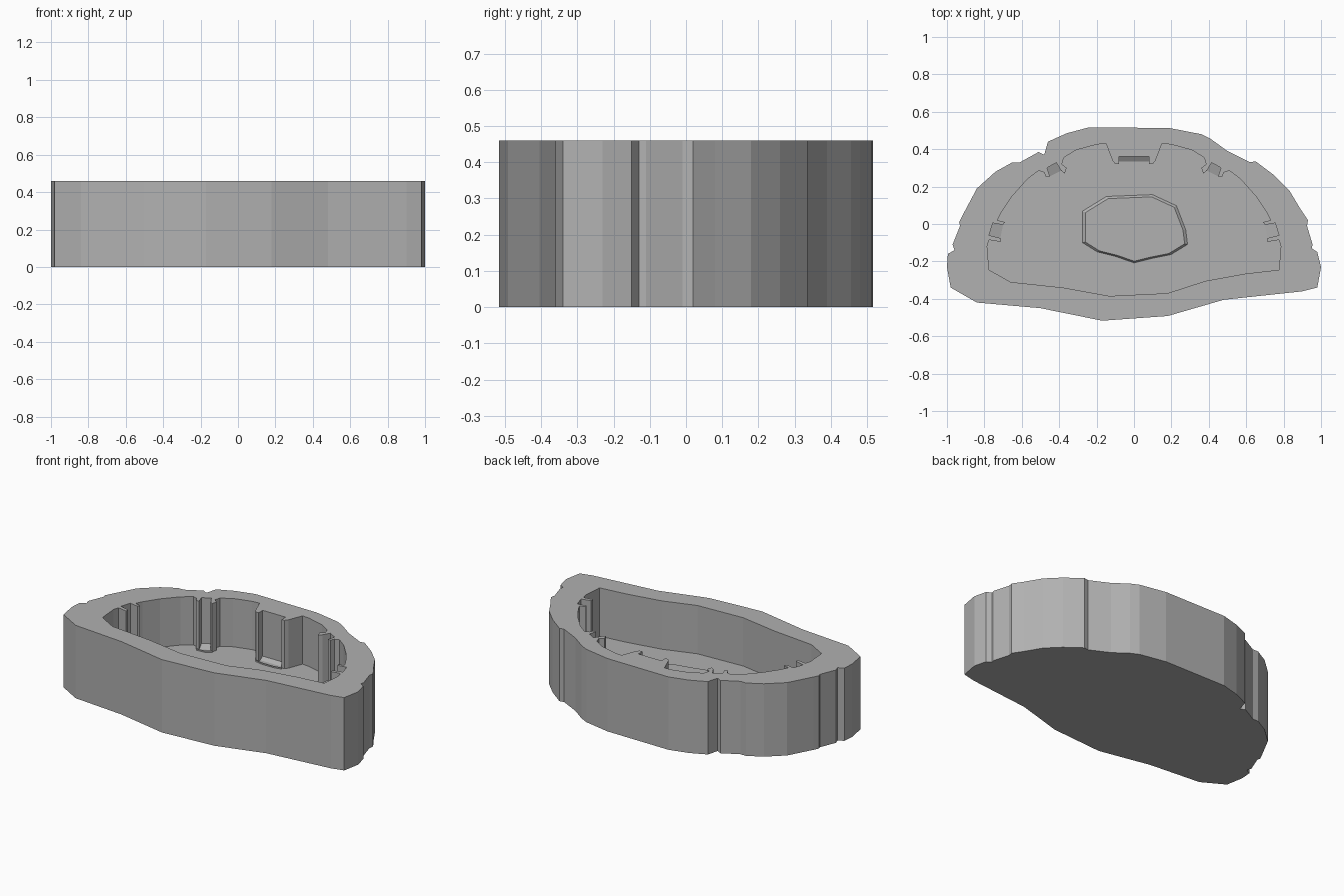
import bpy, bmesh
from mathutils import Vector

if "Cube" in bpy.data.objects:
    bpy.data.objects.remove(bpy.data.objects["Cube"])

HEIGHT, FLOOR = 0.46, 0.155

# mid-grey finish shared by every part
grey = bpy.data.materials.new("mid_grey")
grey.diffuse_color = (0.44, 0.44, 0.44, 1)
grey.use_nodes = True
grey.node_tree.nodes["Principled BSDF"].inputs["Base Color"].default_value = grey.diffuse_color


def prism(name, pts, z0, z1, top=1.0):
    """Extruded outline; 'top' scales the upper outline about its centre."""
    c = sum((Vector(p) for p in pts), Vector((0, 0))) / len(pts)
    bm = bmesh.new()
    low = [bm.verts.new((x, y, z0)) for x, y in pts]
    up = [bm.verts.new((c.x + (x - c.x) * top, c.y + (y - c.y) * top, z1)) for x, y in pts]
    bm.faces.new(low)
    bm.faces.new(up)
    for i in range(len(pts)):
        j = (i + 1) % len(pts)
        bm.faces.new((low[i], low[j], up[j], up[i]))
    return finish(name, bm)


def finish(name, bm):
    bmesh.ops.recalc_face_normals(bm, faces=bm.faces)
    me = bpy.data.meshes.new(name)
    bm.to_mesh(me)
    bm.free()
    me.materials.append(grey)
    ob = bpy.data.objects.new(name, me)
    bpy.context.collection.objects.link(ob)
    return ob


def ramp(name, a, b, c, d, h=0.016):
    """Wedge: edge a-b sits on the floor, edge d-c is high against the wall."""
    bm = bmesh.new()
    lo = [bm.verts.new((*p, FLOOR)) for p in (a, b, c, d)]
    hi = [bm.verts.new((*p, FLOOR + h)) for p in (c, d)]
    for f in ((lo[0], lo[1], lo[2], lo[3]), (lo[0], lo[1], hi[0], hi[1]),
              (lo[2], lo[3], hi[1], hi[0]), (lo[1], lo[2], hi[0]), (lo[0], lo[3], hi[1])):
        bm.faces.new(f)
    return finish(name, bm)


def mirror(pts):
    return [(-x, y) for x, y in pts]


# outer shell outline, clockwise from front left
outer = [(-.98, -.34), (-1, -.23), (-.995, -.16), (-.96, -.14), (-.97, -.11), (-.93, -.01),
         (-.935, .01), (-.92, .04), (-.84, .19), (-.74, .28), (-.65, .33), (-.61, .33),
         (-.51, .385), (-.48, .37), (-.46, .44), (-.36, .485), (-.24, .517), (.19, .513),
         (.36, .48), (.41, .455), (.50, .39), (.62, .33), (.65, .335), (.75, .26),
         (.83, .18), (.89, .08), (.93, .02), (.925, -.01), (.955, -.11), (.95, -.13),
         (.98, -.15), (1, -.23), (.98, -.34), (.90, -.36), (.48, -.405), (.18, -.492),
         (-.17, -.517), (-.50, -.45), (-.84, -.42)]

# slots in the pilasters of the inner wall: two inner-edge, two wall-side points
slot_mid = [(-.08, .335), (.08, .335), (.08, .36), (-.08, .36)]
slot_corner = [(.39, .285), (.45, .255), (.465, .30), (.415, .328)]
slot_side = [(.70, -.005), (.715, -.075), (.775, -.06), (.755, .005)]

# right half of the cavity outline, back to front
half = [(.08, .36), (.08, .32), (.10, .32), (.115, .34), (.15, .43), (.20, .425), (.31, .395),
        (.375, .355), (.385, .32), (.36, .30), (.37, .27), (.39, .285), (.415, .328),
        (.465, .30), (.45, .255), (.47, .25), (.48, .275), (.51, .285), (.57, .24), (.65, .15),
        (.71, .06), (.73, .02), (.69, .01), (.70, -.005), (.755, .005), (.775, -.06),
        (.715, -.075), (.715, -.095), (.775, -.085), (.785, -.12), (.775, -.245)]
front = [(.60, -.265), (.38, -.305), (.18, -.37), (-.13, -.385), (-.38, -.34), (-.66, -.31)]
cavity = half + front + mirror(half)[::-1]

# shell with the cavity cut out
shell = prism("shell", outer, 0, HEIGHT)
cutter = prism("cavity_cutter", cavity, FLOOR, HEIGHT + 0.2)
cutter.hide_render = True
mod = shell.modifiers.new("cavity", 'BOOLEAN')
mod.operation, mod.solver, mod.object = 'DIFFERENCE', 'EXACT', cutter
bpy.context.view_layer.objects.active = shell
bpy.ops.object.modifier_apply(modifier=mod.name)
bpy.data.objects.remove(cutter)

# sloped slot bottoms
ramp("slot_ramp_mid", *slot_mid)
for name, slot in (("corner", slot_corner), ("side", slot_side)):
    ramp(f"slot_ramp_{name}_right", *slot)
    ramp(f"slot_ramp_{name}_left", *mirror(slot))

# low raised pad in the middle of the floor
pad = [(-.28, -.10), (-.20, -.15), (-.10, -.175), (0, -.21), (.10, -.185), (.20, -.165),
       (.29, -.11), (.28, -.03), (.23, .10), (.10, .16), (-.15, .15), (-.28, .07)]
prism("floor_pad", pad, FLOOR - 0.003, FLOOR + 0.012, top=0.93)

# thin ridges on the floor in front of each slot
for name, pts in (("mid", [(-.09, .305), (-.04, .295), (.04, .295), (.09, .305)]),
                  ("corner_right", [(.365, .265), (.40, .24), (.455, .235)]),
                  ("corner_left", [(-.365, .265), (-.40, .24), (-.455, .235)]),
                  ("side_right", [(.675, -.01), (.66, -.05), (.69, -.09)]),
                  ("side_left", [(-.675, -.01), (-.66, -.05), (-.69, -.09)])):
    back = [(x * 1.01, y + 0.006) for x, y in reversed(pts)]
    prism(f"floor_ridge_{name}", pts + back, FLOOR - 0.003, FLOOR + 0.008)
